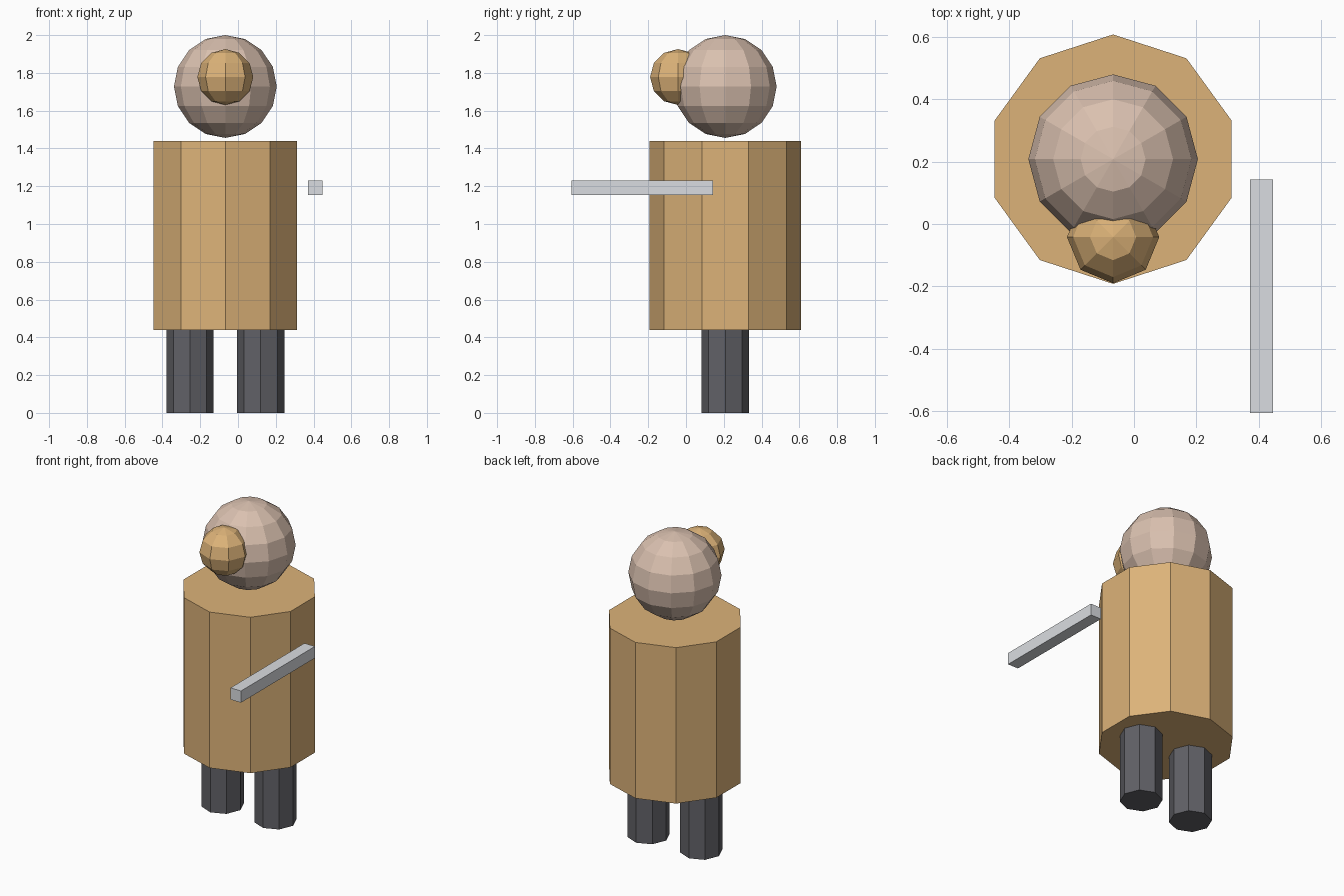
import bpy

if "Cube" in bpy.data.objects:
    bpy.data.objects.remove(bpy.data.objects["Cube"])

CX, CY = -0.067, 0.208   # vertical axis of the figure


def material(name, rgb):
    m = bpy.data.materials.new(name)
    m.diffuse_color = (*rgb, 1.0)
    m.use_nodes = True
    m.node_tree.nodes["Principled BSDF"].inputs["Base Color"].default_value = m.diffuse_color
    return m


tan = material("tan", (0.72, 0.45, 0.19))
skin = material("pale_skin", (0.70, 0.53, 0.43))
charcoal = material("charcoal", (0.12, 0.12, 0.135))
steel = material("steel_grey", (0.70, 0.72, 0.75))


def finish(name, mat):
    ob = bpy.context.object
    ob.name = name
    ob.data.materials.append(mat)
    return ob


def prism(name, mat, sides, radius, x, y, z0, z1):
    bpy.ops.mesh.primitive_cylinder_add(vertices=sides, radius=radius, depth=z1 - z0,
                                        location=(x, y, (z0 + z1) / 2))
    return finish(name, mat)


def ball(name, mat, segments, rings, radius, loc):
    bpy.ops.mesh.primitive_uv_sphere_add(segments=segments, ring_count=rings,
                                         radius=radius, location=loc)
    return finish(name, mat)


# Ten-sided body
prism("body", tan, 10, 0.4, CX, CY, 0.44, 1.44)

# Eight-sided legs
for side, label in ((-1, "left"), (1, "right")):
    prism(f"{label}_leg", charcoal, 8, 0.125, CX + side * 0.187, CY, 0.0, 0.44)

# Head and muzzle
ball("head", skin, 12, 8, 0.272, (CX, CY, 1.728))
ball("muzzle", tan, 8, 6, 0.148, (CX, -0.042, 1.778))

# Square rod floating beside the body
bpy.ops.mesh.primitive_cube_add(size=1, location=(0.409, -0.232, 1.192))
rod = finish("rod", steel)
rod.scale = (0.075, 0.75, 0.075)
